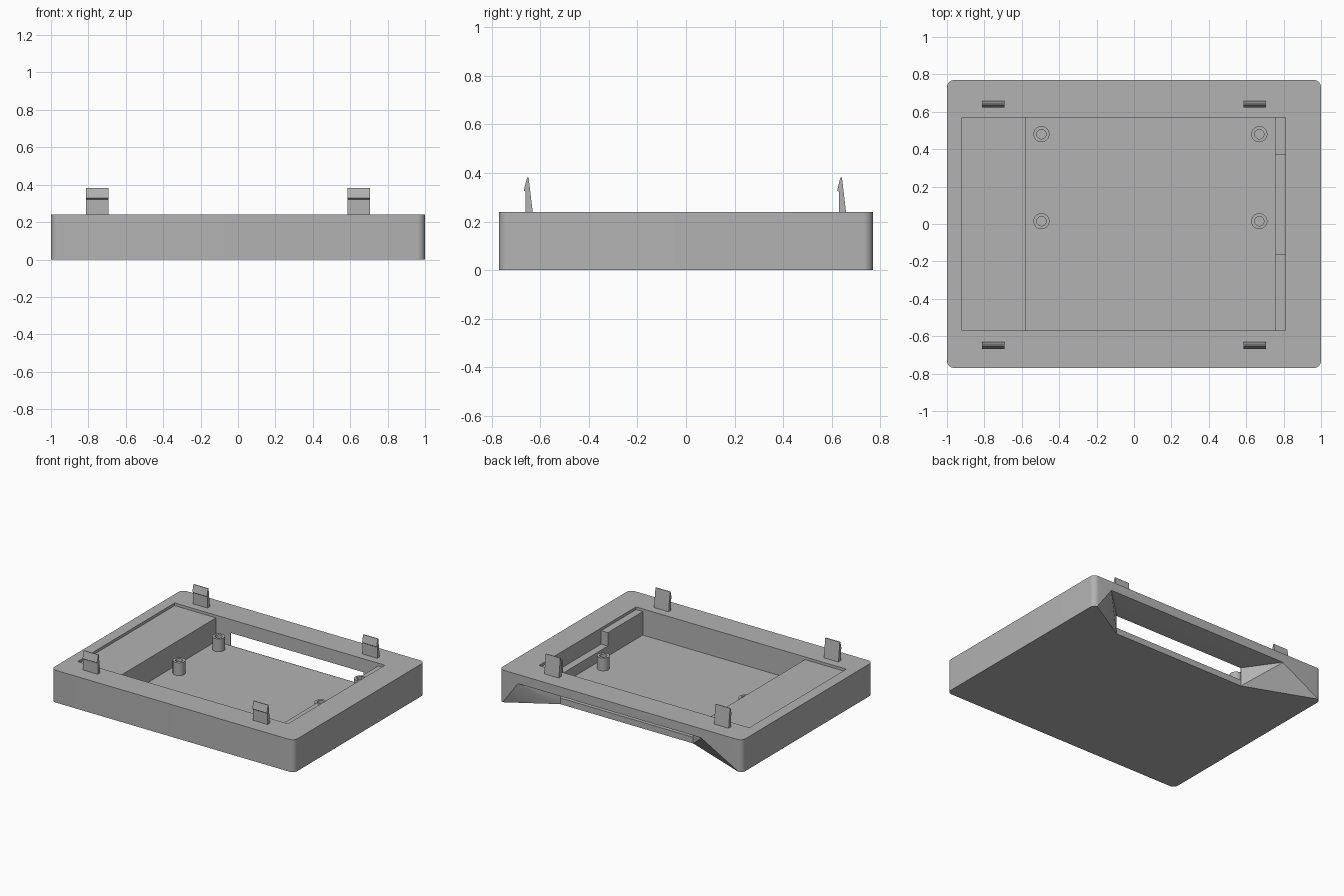
import bpy, bmesh, math
from mathutils import Vector, Matrix

if "Cube" in bpy.data.objects:
    bpy.data.objects.remove(bpy.data.objects["Cube"], do_unlink=True)

grey = bpy.data.materials.new("plain grey")
grey.use_nodes = True
colour = (0.45, 0.45, 0.45, 1)
grey.diffuse_color = colour
grey.node_tree.nodes["Principled BSDF"].inputs["Base Color"].default_value = colour

HALF_Y, TOP, FLOOR = 0.77, 0.24, 0.045
POCKET_Y, LIP = 0.57, 0.22


def finish(name, bm):
    bmesh.ops.recalc_face_normals(bm, faces=bm.faces)
    mesh = bpy.data.meshes.new(name)
    bm.to_mesh(mesh)
    bm.free()
    mesh.materials.append(grey)
    ob = bpy.data.objects.new(name, mesh)
    bpy.context.scene.collection.objects.link(ob)
    return ob


def prism(name, points, shift):
    """Closed outline pushed along a vector."""
    bm = bmesh.new()
    face = bm.faces.new([bm.verts.new(p) for p in points])
    new = bmesh.ops.extrude_face_region(bm, geom=[face], use_keep_orig=True)["geom"]
    bmesh.ops.translate(bm, vec=shift, verts=[v for v in new if isinstance(v, bmesh.types.BMVert)])
    return finish(name, bm)


def box(name, x0, x1, y0, y1, z0, z1):
    outline = [(x0, y0, z0), (x1, y0, z0), (x1, y1, z0), (x0, y1, z0)]
    return prism(name, outline, (0, 0, z1 - z0))


def activate(ob):
    bpy.ops.object.select_all(action='DESELECT')
    ob.select_set(True)
    bpy.context.view_layer.objects.active = ob


def cut(ob, cutter):
    cutter.hide_render = True
    mod = ob.modifiers.new("cut", 'BOOLEAN')
    mod.operation, mod.solver, mod.object = 'DIFFERENCE', 'EXACT', cutter
    activate(ob)
    bpy.ops.object.modifier_apply(modifier=mod.name)
    bpy.data.objects.remove(cutter, do_unlink=True)


# Tray block with rounded upright corners
RADIUS, STEPS = 0.04, 8
outline = []
for i, (sx, sy) in enumerate([(1, 1), (-1, 1), (-1, -1), (1, -1)]):
    for k in range(STEPS + 1):
        a = math.pi / 2 * (i + k / STEPS)
        outline.append((sx * (1 - RADIUS) + RADIUS * math.cos(a),
                        sy * (HALF_Y - RADIUS) + RADIUS * math.sin(a), 0))
tray = prism("tray", outline, (0, 0, TOP))

# Shallow lid recess, deep pocket, and the notch in the narrow ledge
cut(tray, box("lid_recess", -0.92, 0.81, -POCKET_Y, POCKET_Y, LIP, 0.4))
cut(tray, box("pocket", -0.58, 0.755, -POCKET_Y, POCKET_Y, FLOOR, 0.4))
cut(tray, box("ledge_notch", 0.7, 0.81, -0.16, 0.37, 0.12, 0.4))


# Flared opening through the back wall
def section(y, low, high, z):
    (a, b), (c, d) = low, high
    return [Vector(p) for p in [(a, y, -0.05), (a, y, 0), (c, y, z),
                                (d, y, z), (b, y, 0), (b, y, -0.05)]]


X0, X1, SLOT_TOP = -0.46, 0.633, 0.14
inner = section(POCKET_Y + 0.002, (X0, X1), (X0, X1), SLOT_TOP)
outer = section(HALF_Y, (-0.975, 0.97), (-0.665, 0.845), 0.172)
outer = [p.lerp(q, 1.01) for p, q in zip(inner, outer)]
bm = bmesh.new()
a = [bm.verts.new(p) for p in inner]
b = [bm.verts.new(p) for p in outer]
bm.faces.new(a)
bm.faces.new(b)
for i in (0, 2, 4, 5):
    j = (i + 1) % 6
    bm.faces.new((a[i], a[j], b[j], b[i]))
for low, high in ((1, 2), (4, 3)):
    bm.faces.new((a[low], a[high], b[high]))
    bm.faces.new((a[low], b[high], b[low]))
cut(tray, finish("back_flare", bm))
cut(tray, box("back_slot", X0, X1, 0.5, POCKET_Y + 0.006, FLOOR + 0.001, SLOT_TOP))
activate(tray)
bpy.ops.object.shade_smooth_by_angle(angle=math.radians(25))

# Hollow screw posts on the floor
for row, y in (("back", 0.48), ("middle", 0.015)):
    for side, x in (("right", -0.495), ("left", 0.67)):
        bm = bmesh.new()
        profile = [(0, 0.06), (0.025, 0.06), (0.025, 0.14), (0.043, 0.14), (0.043, 0.04)]
        verts = [bm.verts.new((r, 0, z)) for r, z in profile]
        edges = [bm.edges.new(pair) for pair in zip(verts, verts[1:])]
        bmesh.ops.spin(bm, geom=verts + edges, axis=(0, 0, 1), cent=(0, 0, 0),
                       angle=2 * math.pi, steps=32)
        bmesh.ops.remove_doubles(bm, verts=bm.verts, dist=0.0005)
        bmesh.ops.transform(bm, matrix=Matrix.Translation((x, y, 0)), verts=bm.verts)
        post = finish(f"{row}_{side}_screw_post", bm)
        activate(post)
        bpy.ops.object.shade_smooth_by_angle(angle=math.radians(30))

# Barbed snap clips, all with the barb toward the front
barb = [(0.008, 0.23), (0.008, 0.322), (0, 0.328), (0.014, 0.382), (0.02, 0.382), (0.038, 0.23)]
for row, y in (("front", -0.668), ("back", 0.622)):
    for side, x in (("right", -0.812), ("left", 0.585)):
        prism(f"{row}_{side}_clip", [(x, y + dy, z) for dy, z in barb], (0.12, 0, 0))
